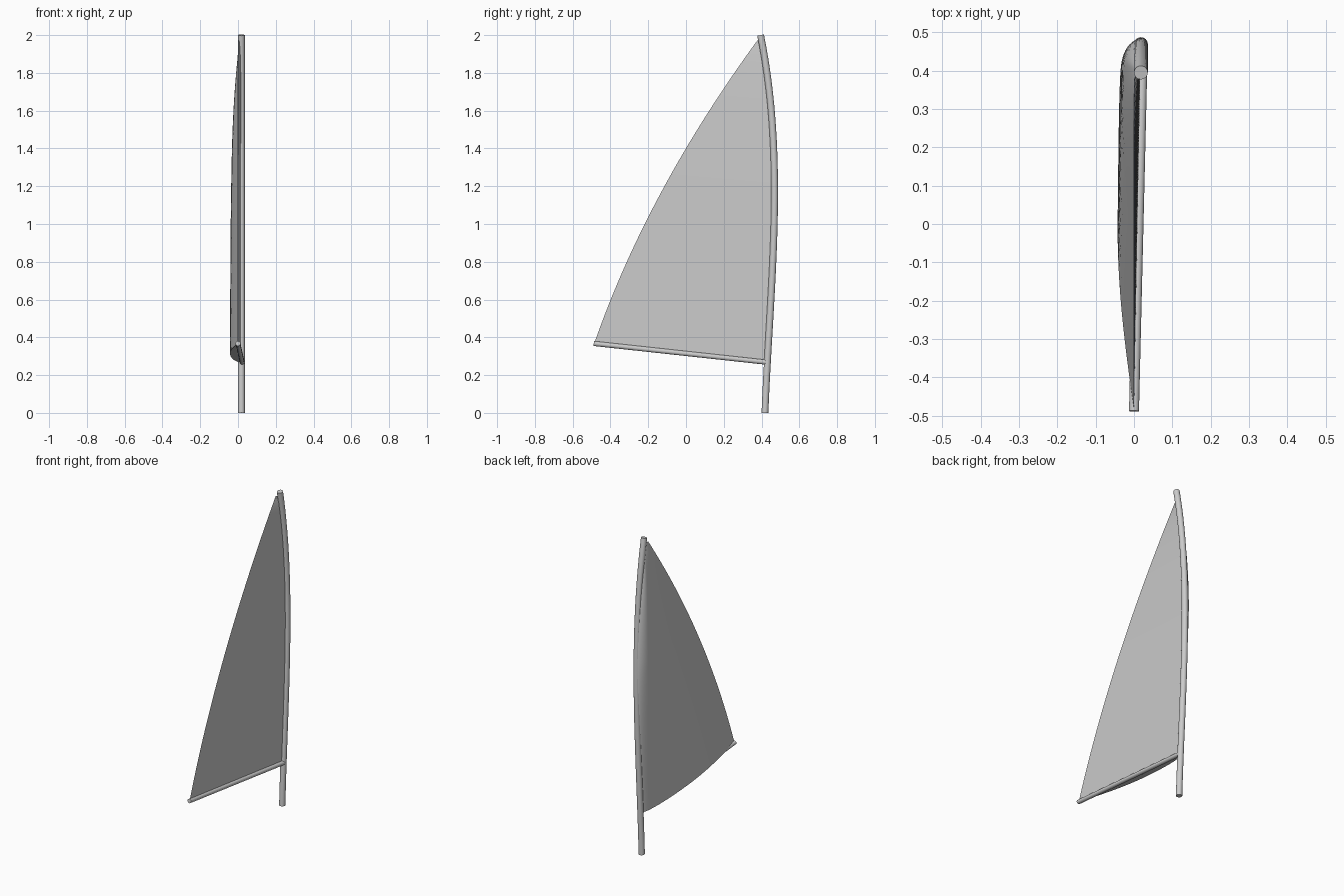
import bpy, bmesh, math
from mathutils import Vector

if "Cube" in bpy.data.objects:
    bpy.data.objects.remove(bpy.data.objects["Cube"])


def mast_y(z):
    return 0.418 + 0.0386 * z + 0.0457 * z**2 - 0.0354 * z**3


def leech_y(z):
    u = z - 0.37
    return -0.485 + 0.348 * u + 0.119 * u * u


def finish(name, bm):
    bmesh.ops.recalc_face_normals(bm, faces=bm.faces)
    me = bpy.data.meshes.new(name)
    bm.to_mesh(me)
    bm.free()
    ob = bpy.data.objects.new(name, me)
    bpy.context.collection.objects.link(ob)
    bpy.ops.object.select_all(action='DESELECT')
    ob.select_set(True)
    bpy.context.view_layer.objects.active = ob
    bpy.ops.object.shade_smooth_by_angle(angle=math.radians(35))
    return ob


def loft(name, sections):
    # Closed rings bridged together, capped at both ends
    bm = bmesh.new()
    rings = [[bm.verts.new(p) for p in sec] for sec in sections]
    n = len(rings[0])
    for a, b in zip(rings, rings[1:]):
        for i in range(n):
            j = (i + 1) % n
            bm.faces.new((a[i], a[j], b[j], b[i]))
    bm.faces.new(rings[0])
    bm.faces.new(rings[-1])
    return finish(name, bm)


def tube(name, path, radius, sides=24):
    side = Vector((1, 0, 0))
    sections = []
    for i, p in enumerate(path):
        t = (path[min(i + 1, len(path) - 1)] - path[max(i - 1, 0)]).normalized()
        u = (side - t * side.dot(t)).normalized()
        v = t.cross(u)
        sections.append([p + radius * (math.cos(a) * u + math.sin(a) * v)
                         for a in (2 * math.pi * k / sides for k in range(sides))])
    return loft(name, sections)


# Bowed mast and straight boom
tube("mast", [Vector((0.018, mast_y(z), z)) for z in (2 * i / 32 for i in range(33))], 0.018)
tube("boom", [Vector((0, -0.488, 0.367)), Vector((0.022, 0.425, 0.268))], 0.013)


# Sail: flat on the right, cambered on the left with a rounded leading edge
def sail_section(s, count=28):
    z0, z1 = 0.367 + (1.98 - 0.367) * s, 0.268 + (1.98 - 0.268) * s
    leech = Vector((0, leech_y(z0), z0))
    luff = Vector((0.017, mast_y(z1) + 0.014 * math.sin(math.pi * s), z1))
    depth = 0.052 * (1 - s**5)
    peak = 0.56 + 0.30 * min(1, s * 1.8)
    pts = []
    for i in range(count + 1):
        t = math.sin(math.pi / 2 * i / count)
        if t < peak:
            f = math.sin(math.pi / 2 * t / peak)
        else:
            f = math.sqrt(max(0, 1 - ((t - peak) / (1 - peak))**2))
        p = leech.lerp(luff, t)
        p.x -= depth * f
        pts.append(p)
    return pts


loft("sail", [sail_section(0.995 * i / 40) for i in range(41)])
